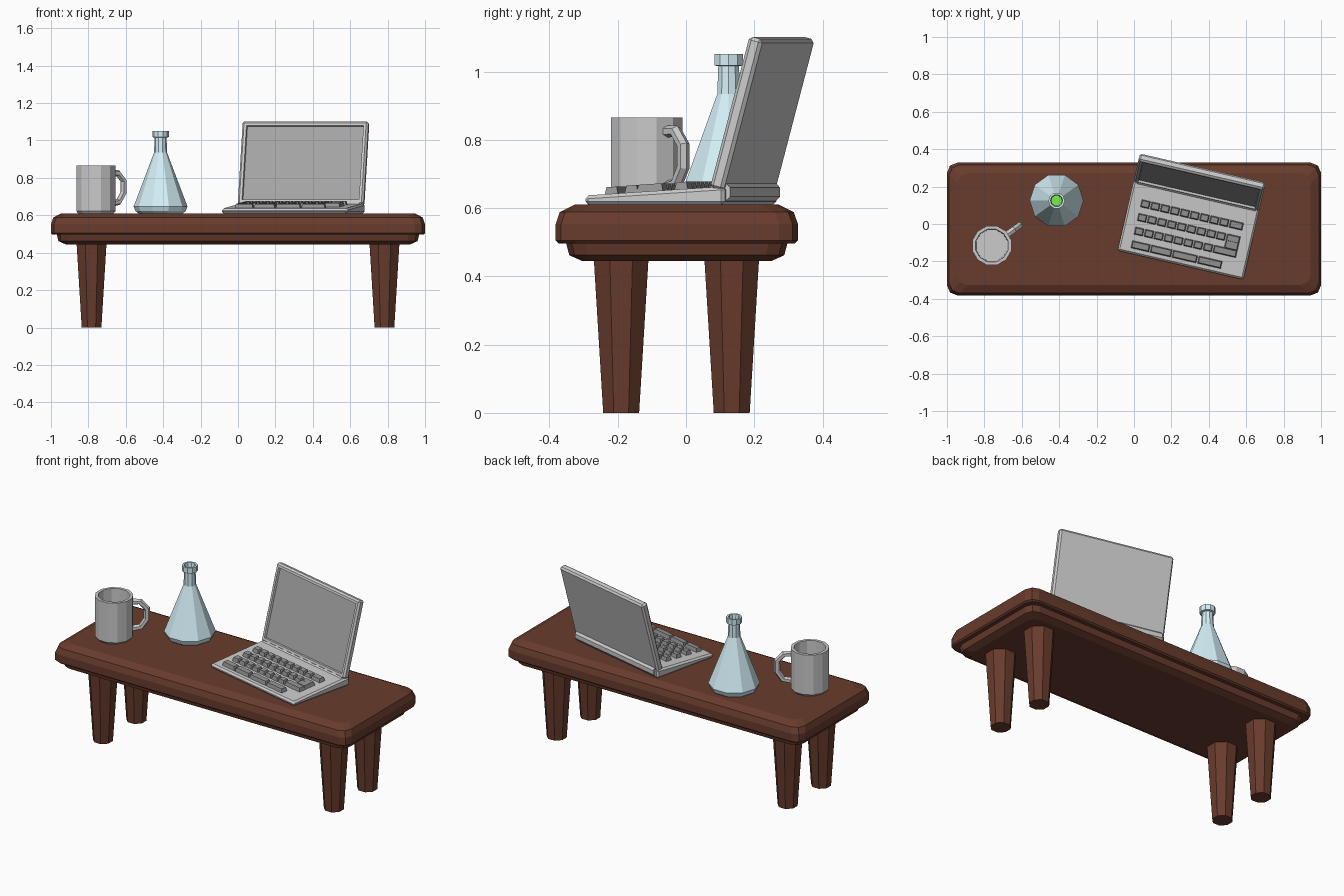
import bpy, bmesh
from math import sin, cos, pi, radians
from mathutils import Matrix, Vector

if "Cube" in bpy.data.objects:
    bpy.data.objects.remove(bpy.data.objects["Cube"])


def material(name, rgb):
    m = bpy.data.materials.new(name)
    m.diffuse_color = (*rgb, 1)
    m.use_nodes = True
    m.node_tree.nodes["Principled BSDF"].inputs["Base Color"].default_value = m.diffuse_color
    return m


WOOD = material("wood", (0.14, 0.045, 0.026))
GLASS = material("glass", (0.66, 0.87, 0.93))
GREEN = material("green_liquid", (0.2, 0.85, 0.07))
DARK = material("dark_keys", (0.3, 0.3, 0.3))
SCREEN = material("screen", (0.38, 0.38, 0.38))


def finish(name, bm, mat=None, matrix=None, bevel=0):
    bmesh.ops.recalc_face_normals(bm, faces=bm.faces)
    me = bpy.data.meshes.new(name)
    bm.to_mesh(me)
    bm.free()
    ob = bpy.data.objects.new(name, me)
    bpy.context.collection.objects.link(ob)
    if mat:
        me.materials.append(mat)
    if matrix:
        ob.matrix_world = matrix
    if bevel:
        mod = ob.modifiers.new("bevel", "BEVEL")
        mod.width, mod.segments = bevel, 1
    return ob


def loft(name, rings, mat=None, matrix=None, bevel=0):
    """Skin a list of equal-length point rings and cap both ends."""
    bm = bmesh.new()
    vs = [[bm.verts.new(p) for p in r] for r in rings]
    n = len(rings[0])
    for a, b in zip(vs, vs[1:]):
        for i in range(n):
            j = (i + 1) % n
            bm.faces.new((a[i], a[j], b[j], b[i]))
    bm.faces.new(vs[0])
    bm.faces.new(vs[-1])
    return finish(name, bm, mat, matrix, bevel)


def lathe(name, x, y, sides, turn, profile, mat=None):
    ang = [turn + 2 * pi * i / sides for i in range(sides)]
    return loft(name, [[(x + r * cos(a), y + r * sin(a), z) for a in ang]
                       for r, z in profile], mat)


def rounded_rect(inset, z, cy=-0.027, hx=1.0, hy=0.355, r=0.055):
    pts = []
    for k, (sx, sy) in enumerate(((1, 1), (-1, 1), (-1, -1), (1, -1))):
        for s in range(3):
            a = k * pi / 2 + s * pi / 4
            pts.append((sx * (hx - inset - r) + r * cos(a),
                        cy + sy * (hy - inset - r) + r * sin(a), z))
    return pts


# Table: slab, stepped underside, four tapered octagonal legs
loft("table_top", [rounded_rect(i, z) for i, z in
                   ((0.008, 0.497), (0, 0.505), (0, 0.553), (0.012, 0.588), (0.055, 0.61))], WOOD)
loft("table_apron", [rounded_rect(i, z) for i, z in
                     ((0.03, 0.5), (0.04, 0.462), (0.078, 0.445))], WOOD)
for sx, side in ((-1, "left"), (1, "right")):
    for y, end in ((-0.19, "front"), (0.134, "back")):
        lathe(f"{end}_{side}_leg", sx * 0.783, y, 8, pi / 8,
              ((0.057, 0), (0.087, 0.455)), WOOD)

# Mug with a hollow body
MX, MY = -0.76, -0.115
lathe("mug_body", MX, MY, 12, pi / 12,
      ((0.098, 0.61), (0.108, 0.622), (0.108, 0.865), (0.09, 0.865), (0.086, 0.64)))

# Mug handle: hexagonal section swept along a bent path
path = [Vector(p) for p in ((0.09, 0.825), (0.145, 0.825), (0.182, 0.785),
                            (0.182, 0.72), (0.15, 0.672), (0.09, 0.66))]
rings = []
for i, p in enumerate(path):
    t = (path[min(i + 1, 5)] - path[max(i - 1, 0)]).normalized()
    rings.append([(p.x - t.y * 0.018 * cos(a), 0.019 * sin(a), p.y + t.x * 0.018 * cos(a))
                  for a in [pi * k / 3 for k in range(6)]])
loft("mug_handle", rings, None,
     Matrix.Translation((MX, MY, 0)) @ Matrix.Rotation(radians(36), 4, 'Z'))

# Conical flask, hollow, with liquid inside
FX, FY = -0.414, 0.125
lathe("flask", FX, FY, 10, 0,
      ((0.118, 0.61), (0.134, 0.622), (0.144, 0.647), (0.035, 0.935), (0.032, 1.016),
       (0.044, 1.018), (0.044, 1.052), (0.033, 1.052), (0.028, 1.015), (0.028, 0.93),
       (0.13, 0.65), (0.118, 0.63)), GLASS)
lathe("flask_liquid", FX, FY, 10, 0, ((0.115, 0.634), (0.123, 0.66), (0.089, 0.75)), GREEN)

# Laptop, modelled with its front left corner at the origin
W = 0.69
LAP = Matrix.Translation((-0.088, -0.142, 0.61)) @ Matrix.Rotation(radians(-13), 4, 'Z')
side = ((0, 0), (0.42, 0), (0.42, 0.054), (0, 0.027))
loft("laptop_base", [[(x, y, z) for y, z in side] for x in (0, W)], None, LAP, 0.01)
loft("laptop_hinge", [[(x, 0.402 + 0.034 * cos(a), 0.037 + 0.034 * sin(a))
                       for a in [pi * (k + 0.5) / 4 for k in range(8)]]
                      for x in (0.02, W - 0.02)], None, LAP)

# Laptop lid: bevelled slab with a recessed screen
bm = bmesh.new()
bmesh.ops.create_cube(bm, size=1, matrix=Matrix.Translation((W / 2, 0.021, 0.23))
                      @ Matrix.Diagonal((W, 0.042, 0.46, 1)))
bmesh.ops.bevel(bm, geom=bm.edges[:], offset=0.01, segments=1, affect='EDGES')
bm.normal_update()
face = min(bm.faces, key=lambda f: f.normal.y * f.calc_area())
bmesh.ops.inset_region(bm, faces=[face], thickness=0.02)
bmesh.ops.inset_region(bm, faces=[face], thickness=0.004, depth=-0.012)
face.material_index = 1
lid = finish("laptop_lid", bm, None, LAP @ Matrix.Translation((0, 0.375, 0.05))
             @ Matrix.Rotation(radians(-15), 4, 'X'))
lid.data.materials.append(None)
lid.data.materials.append(SCREEN)


# Keys: tapered blocks following the slope of the base
def key(name, u0, u1, v0, v1):
    def ring(inset, h):
        return [(u, v, 0.027 + 0.064 * v + h) for u, v in
                ((u0 + inset, v0 + inset), (u1 - inset, v0 + inset),
                 (u1 - inset, v1 - inset), (u0 + inset, v1 - inset))]
    loft(name, [ring(0, -0.004), ring(0.006, 0.022)], DARK, LAP)


rows = ((0.05, (0.065, 0.17, 0.29, 0.43, 0.565)),
        (0.125, [0.065 + 0.054 * i for i in range(9)] + [0.63]),
        (0.2, [0.065 + 0.054 * i for i in range(10)] + [0.63]),
        (0.275, [0.065 + 0.054 * i for i in range(10)] + [0.63]))
for r, (v, cuts) in enumerate(rows):
    for c, (a, b) in enumerate(zip(cuts, cuts[1:])):
        key(f"key_{r}_{c}", a, b - 0.005, v - 0.021, v + 0.021)
key("enter_key_joint", 0.551, 0.625, 0.14, 0.19)
